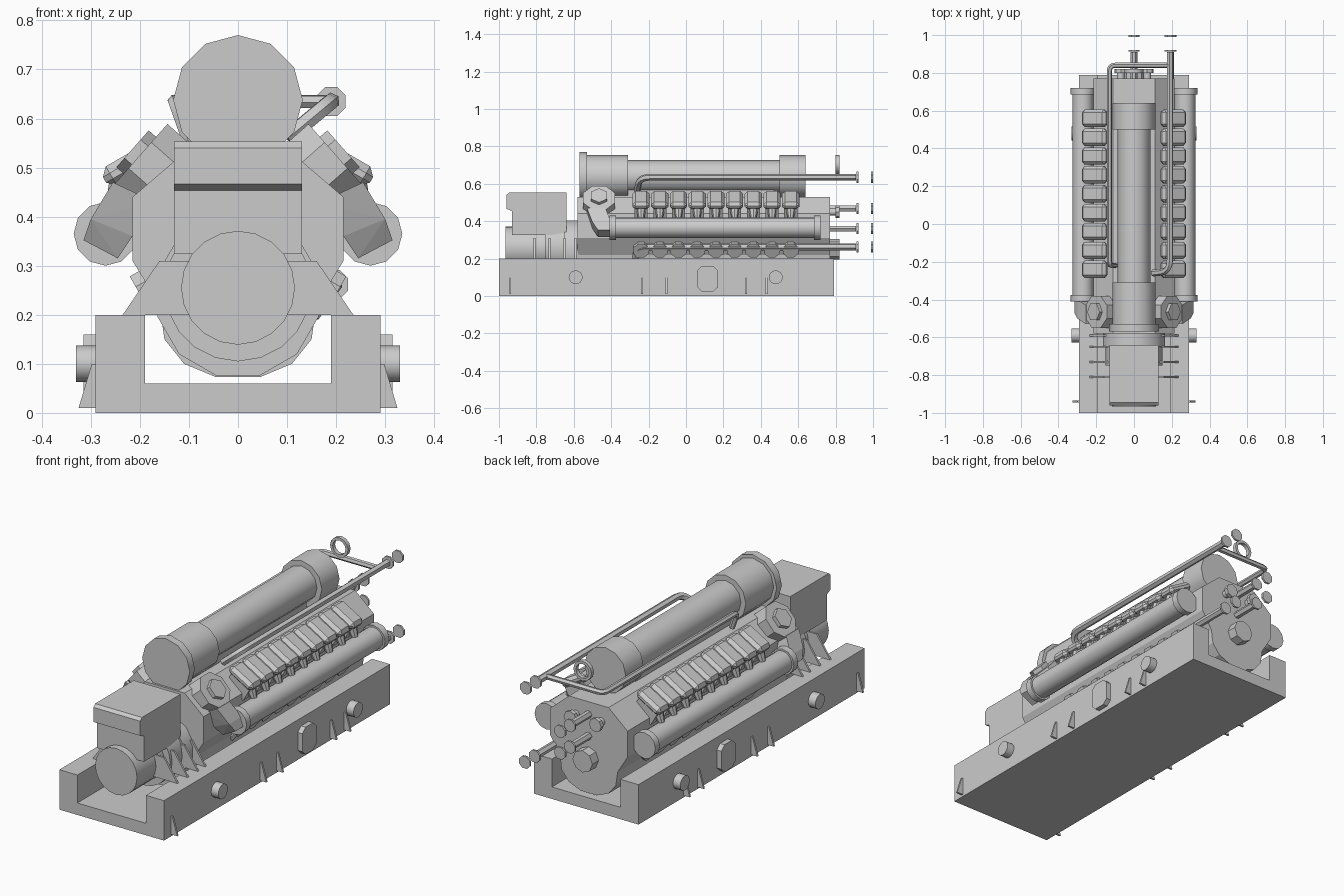
import bpy, bmesh, math
from mathutils import Vector, Matrix

if "Cube" in bpy.data.objects:
    bpy.data.objects.remove(bpy.data.objects["Cube"])

grey = bpy.data.materials.new("machine_grey")
grey.use_nodes = True
colour = (0.6, 0.6, 0.6, 1)
grey.diffuse_color = colour
grey.node_tree.nodes["Principled BSDF"].inputs["Base Color"].default_value = colour


def finish(name, bm, smooth=False):
    bmesh.ops.recalc_face_normals(bm, faces=bm.faces)
    mesh = bpy.data.meshes.new(name)
    bm.to_mesh(mesh)
    bm.free()
    mesh.materials.append(grey)
    obj = bpy.data.objects.new(name, mesh)
    bpy.context.collection.objects.link(obj)
    if smooth:
        bpy.ops.object.select_all(action="DESELECT")
        obj.select_set(True)
        bpy.context.view_layer.objects.active = obj
        bpy.ops.object.shade_smooth_by_angle(angle=math.radians(40))
    return obj


def prism(name, outline, axis, a, b):
    """Extrude a 2D outline along x (outline = y,z) or y (outline = x,z)."""
    bm = bmesh.new()
    place = (lambda u, v: (a, u, v)) if axis == "x" else (lambda u, v: (u, a, v))
    face = bm.faces.new([bm.verts.new(place(u, v)) for u, v in outline])
    ext = bmesh.ops.extrude_face_region(bm, geom=[face])
    shift = Vector((b - a, 0, 0) if axis == "x" else (0, b - a, 0))
    bmesh.ops.translate(bm, verts=[g for g in ext["geom"] if isinstance(g, bmesh.types.BMVert)], vec=shift)
    return finish(name, bm)


def hull(name, points):
    bm = bmesh.new()
    for p in points:
        bm.verts.new(p)
    bmesh.ops.convex_hull(bm, input=bm.verts[:])
    bmesh.ops.dissolve_limit(bm, angle_limit=0.02, verts=bm.verts[:], edges=bm.edges[:])
    return finish(name, bm)


def cylinder(name, p, q, r, sides=16, r2=None, spin=0.0):
    p, q = Vector(p), Vector(q)
    bm = bmesh.new()
    bmesh.ops.create_cone(bm, cap_ends=True, segments=sides, radius1=r,
                          radius2=r if r2 is None else r2, depth=(q - p).length)
    turn = (q - p).to_track_quat("Z", "Y").to_matrix().to_4x4()
    bm.transform(Matrix.Translation((p + q) / 2) @ turn @ Matrix.Rotation(spin, 4, "Z"))
    return finish(name, bm, sides > 8)


def box(name, centre, size, turn=Matrix(), bevel=0.0):
    bm = bmesh.new()
    bmesh.ops.create_cube(bm, size=1, matrix=Matrix.Diagonal((*size, 1)))
    if bevel:
        bmesh.ops.bevel(bm, geom=bm.edges[:], offset=bevel, segments=1, affect="EDGES")
    bm.transform(Matrix.Translation(centre) @ turn)
    return finish(name, bm)


def pipe(name, points, r=0.018, bend=0.06):
    """Tube through the points with rounded corners."""
    pts = [Vector(p) for p in points]
    path = [pts[0]]
    for a, b, c in zip(pts, pts[1:], pts[2:]):
        s = b + (a - b).normalized() * min(bend, (a - b).length / 2)
        e = b + (c - b).normalized() * min(bend, (c - b).length / 2)
        path += [s.lerp(b, t).lerp(b.lerp(e, t), t) for t in (0, 0.25, 0.5, 0.75, 1)]
    path.append(pts[-1])
    curve = bpy.data.curves.new(name, "CURVE")
    curve.dimensions = "3D"
    curve.bevel_depth, curve.bevel_resolution, curve.use_fill_caps = r, 1, True
    spline = curve.splines.new("POLY")
    spline.points.add(len(path) - 1)
    for sp, co in zip(spline.points, path):
        sp.co = (*co, 1)
    curve.materials.append(grey)
    obj = bpy.data.objects.new(name, curve)
    bpy.context.collection.objects.link(obj)
    bpy.ops.object.select_all(action="DESELECT")
    obj.select_set(True)
    bpy.context.view_layer.objects.active = obj
    bpy.ops.object.convert(target="MESH")
    bpy.ops.object.shade_smooth_by_angle(angle=math.radians(50))


def mirrored(half):
    return half + [(-x, z) for x, z in reversed(half)]


# Channel-shaped skid base
prism("skid_base", mirrored([(0.19, 0.06), (0.19, 0.2), (0.29, 0.2), (0.29, 0)]), "y", -1, 0.79)

# Engine block with rounded sump
prism("engine_block", mirrored([(0.045, 0.073), (0.11, 0.1), (0.15, 0.15), (0.16, 0.22), (0.215, 0.31),
                                (0.215, 0.44), (0.11, 0.53)]), "y", -0.58, 0.77)

# Generator and control cabinet
cylinder("generator_front", (0, -0.965, 0.255), (0, -0.74, 0.255), 0.116, 20)
cylinder("generator_body", (0, -0.75, 0.255), (0, -0.64, 0.255), 0.15, 20)
cylinder("generator_flange", (0, -0.65, 0.24), (0, -0.575, 0.24), 0.17, 12, spin=math.pi / 12)
prism("control_cabinet", [(-0.93, 0.325), (-0.93, 0.453), (-0.96, 0.467), (-0.96, 0.54), (-0.945, 0.553),
                          (-0.64, 0.553), (-0.64, 0.34), (-0.73, 0.325)], "x", -0.13, 0.13)
for y in (-0.81, -0.73, -0.65, -0.59):
    for s in (-1, 1):
        prism("generator_foot", [(s * 0.09, 0.2), (s * 0.235, 0.2), (s * 0.16, 0.31), (s * 0.09, 0.31)],
              "y", y - 0.005, y + 0.005)

# Long air cleaner along the top
for name, a, b, r in (("cleaner_cap", -0.57, -0.53, 0.132), ("cleaner_front", -0.53, -0.31, 0.115),
                      ("cleaner_tube", -0.31, 0.5, 0.088), ("cleaner_rear", 0.5, 0.64, 0.115)):
    cylinder(name, (0, a, 0.638), (0, b, 0.638), r, 12)
box("cleaner_saddle", (0, -0.03, 0.54), (0.1, 1.0, 0.06))

for s in (-1, 1):
    # Exhaust manifold
    cylinder("manifold", (s * 0.27, -0.4, 0.365), (s * 0.27, 0.7, 0.365), 0.055, 16)
    for a, b in ((-0.41, -0.375), (0.685, 0.72)):
        cylinder("manifold_flange", (s * 0.27, a, 0.365), (s * 0.27, b, 0.365), 0.065, 12)

    # Cylinder heads, covers and exhaust ports
    tilt = Matrix.Rotation(s * math.radians(30), 4, "Y")
    for i in range(9):
        y = -0.24 + i * 0.1
        box("head_cover", (s * 0.208, y, 0.512), (0.148, 0.092, 0.045), tilt, 0.016)
        box("cylinder_head", (s * 0.188, y, 0.465), (0.115, 0.07, 0.07), tilt)
        cylinder("exhaust_port", (s * 0.235, y, 0.47), (s * 0.262, y, 0.4), 0.028, 8, 0.012)
        cylinder("crankcase_cover", (s * 0.165, y, 0.262), (s * 0.2, y, 0.242), 0.045, 8, spin=math.pi / 8)

    # Turbocharger with nut and exhaust elbow
    axis = Vector((s * 0.75, 0, 0.66)).normalized()
    face = Vector((s * 0.2, -0.465, 0.525))
    cylinder("turbo_housing", face - axis * 0.11, face, 0.092, 8, spin=math.pi / 8)
    cylinder("turbo_nut", face, face + axis * 0.02, 0.05, 6)
    elbow = [(s * x, y, z) for x, z in ((0.255, 0.47), (0.17, 0.43)) for y in (-0.53, -0.43)]
    elbow += [(s * x, y, z) for x, z in ((0.315, 0.352), (0.245, 0.315)) for y in (-0.47, -0.4)]
    elbow += [(s * x, y, z) for x, z in ((0.3, 0.395), (0.215, 0.36)) for y in (-0.5, -0.4)]
    hull("exhaust_elbow", elbow)

    # Lifting lugs, access plate and side gussets of the base
    for y in (-0.59, 0.48):
        cylinder("lifting_lug", (s * 0.28, y, 0.1), (s * 0.33, y, 0.1), 0.037, 16)
    plate = [(0.115 + u, 0.092 + v) for u, v in ((-0.055, -0.045), (-0.03, -0.068), (0.03, -0.068), (0.055, -0.045),
                                               (0.055, 0.045), (0.03, 0.068), (-0.03, 0.068), (-0.055, 0.045))]
    prism("access_plate", plate, "x", s * 0.285, s * 0.315)
    for y in (-0.94, -0.235, -0.105, 0.32, 0.43):
        prism("base_gusset", [(s * 0.285, 0.01), (s * 0.325, 0.01), (s * 0.298, 0.1), (s * 0.285, 0.1)],
              "y", y - 0.005, y + 0.005)

# Coolant pipes
pipe("upper_pipe", [(0.1, -0.26, 0.56), (0.19, -0.25, 0.635), (0.19, 0.91, 0.635)])
pipe("crossover_pipe", [(-0.1, -0.22, 0.55), (-0.13, -0.22, 0.635), (-0.13, 0.84, 0.635),
                        (0.19, 0.84, 0.635)], 0.014, 0.03)
pipe("lower_pipe", [(0.15, -0.27, 0.2), (0.195, -0.26, 0.262), (0.195, 0.91, 0.262)])
pipe("rear_pipe_high", [(0, 0.76, 0.468), (0, 0.91, 0.468)])
pipe("rear_pipe_low", [(0, 0.76, 0.36), (0, 0.91, 0.36)])

# Pipe flanges and loose mating flanges
for x, z in ((0.19, 0.635), (0.195, 0.262), (0, 0.468), (0, 0.36)):
    for a, b in ((0.912, 0.922), (0.99, 1.0)):
        cylinder("pipe_flange", (x, a, z), (x, b, z), 0.032, 8, spin=math.pi / 8)

# Rear stubs and crankshaft nut
for x, z in ((-0.07, 0.45), (0.07, 0.45)):
    cylinder("rear_stub", (x, 0.76, z), (x, 0.82, z), 0.02, 12)
    cylinder("stub_flange", (x, 0.8, z), (x, 0.82, z), 0.034, 8)
cylinder("crank_nut", (0, 0.76, 0.25), (0, 0.82, 0.25), 0.055, 8)

# Rear ring
bm = bmesh.new()
rings = []
for r, y in ((0.05, 0.8), (0.05, 0.82), (0.036, 0.82), (0.036, 0.8)):
    angles = [k * math.tau / 12 for k in range(12)]
    rings.append([bm.verts.new((r * math.cos(a), y, 0.703 + r * math.sin(a))) for a in angles])
for j in range(4):
    p, q = rings[j], rings[(j + 1) % 4]
    for k in range(12):
        bm.faces.new((p[k], p[k - 1], q[k - 1], q[k]))
finish("rear_ring", bm, True)
